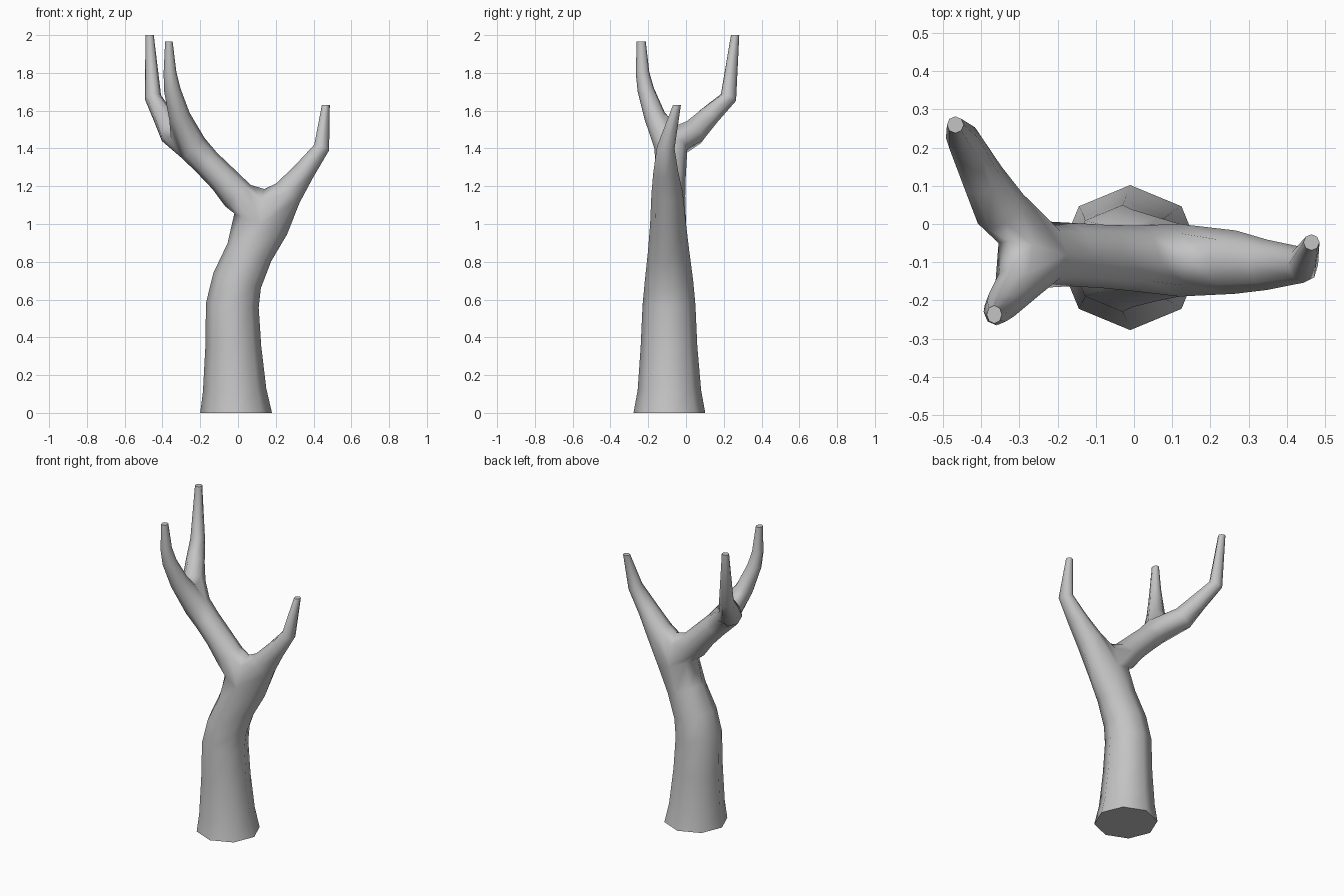
import bpy, bmesh, math
from mathutils import Vector

if "Cube" in bpy.data.objects:
    bpy.data.objects.remove(bpy.data.objects["Cube"], do_unlink=True)

SIDES = 8
Y, Z = Vector((0, 1, 0)), Vector((0, 0, 1))
bm = bmesh.new()


def ring(center, direction, ru, rv):
    """Octagonal cross-section; index 0 faces +x, index 2 faces +y."""
    d = direction.normalized()
    v = (Y - d * Y.dot(d)).normalized()
    u = v.cross(d)
    verts = []
    for k in range(SIDES):
        a = math.tau * k / SIDES
        verts.append(bm.verts.new(center + u * ru * math.cos(a) + v * rv * math.sin(a)))
    return verts


def bridge(a, b):
    for k in range(SIDES):
        n = (k + 1) % SIDES
        bm.faces.new((a[k], a[n], b[n], b[k]))


def cap(loop):
    face = bm.faces.new(loop)
    face.smooth = False
    for e in face.edges:
        e.smooth = False


def limb(sections, start=None, origin=None, tip=True):
    """Sweep rings through (x, y, z, u radius, v radius); return the last ring."""
    points = [Vector(s[:3]) for s in sections]
    last = start
    for i, s in enumerate(sections):
        before = points[i - 1] if i else origin
        if before is None or (tip and i == len(points) - 1):
            direction = Z
        else:
            after = points[min(i + 1, len(points) - 1)]
            direction = (points[i] - before).normalized()
            if i < len(points) - 1:
                direction = direction + (after - points[i]).normalized()
        loop = ring(points[i], direction, s[3], s[4])
        if last:
            bridge(last, loop)
        else:
            cap(loop)
        last = loop
    if tip:
        cap(last)
    return last


def crotch(*coords):
    return [bm.verts.new(c) for c in coords]


# Trunk, flared at the base and leaning into the first fork
trunk = [
    (-.01, -.088, 0, .19, .19),
    (-.018, -.088, .12, .168, .168),
    (-.025, -.09, .35, .148, .15),
    (-.03, -.09, .57, .14, .14),
    (-.005, -.09, .7, .132, .128),
    (.06, -.092, .85, .125, .11),
    (.12, -.095, 1.0, .15, .095),
]
t = limb(trunk, tip=False)
fork = Vector(trunk[-1][:3])
c = crotch((.125, -.025, 1.13), (.14, -.092, 1.185), (.125, -.16, 1.13))

# Left branch takes the +x half of the trunk ring
limb([
    (.265, -.1, 1.165, .08, .083),
    (.348, -.107, 1.275, .058, .066),
    (.443, -.107, 1.405, .042, .047),
    (.465, -.048, 1.63, .021, .021),
], [t[0], t[1], t[2], c[0], c[1], c[2], t[6], t[7]], fork)

# Right branch takes the -x half and leads to the second fork
right = [
    (.0, -.09, 1.15, .088, .086),
    (-.08, -.085, 1.24, .078, .083),
    (-.165, -.08, 1.325, .075, .083),
    (-.235, -.08, 1.4, .08, .087),
]
b = limb(right, [c[1], c[0], t[2], t[3], t[4], t[5], t[6], c[2]], fork, tip=False)
fork = Vector(right[-1][:3])
d = crotch((-.265, -.055, 1.52), (-.33, -.045, 1.515), (-.355, -.05, 1.45))

# Front twig
limb([
    (-.31, -.165, 1.57, .057, .057),
    (-.348, -.213, 1.71, .044, .044),
    (-.36, -.23, 1.8, .034, .036),
    (-.366, -.237, 1.965, .02, .024),
], [b[0], d[0], d[1], d[2], b[4], b[5], b[6], b[7]], fork)

# Back twig
limb([
    (-.35, .04, 1.485, .07, .072),
    (-.395, .12, 1.57, .056, .058),
    (-.45, .225, 1.67, .044, .044),
    (-.468, .26, 2.0, .022, .022),
], [b[0], b[1], b[2], b[3], b[4], d[2], d[1], d[0]], fork)

# Smooth bark with crisp cut ends
for f in bm.faces:
    f.smooth = len(f.verts) == 4
bmesh.ops.recalc_face_normals(bm, faces=bm.faces)

mesh = bpy.data.meshes.new("forked_trunk")
bm.to_mesh(mesh)
bm.free()

grey = bpy.data.materials.new("plain grey")
grey.use_nodes = True
color = (.55, .55, .55, 1)
grey.diffuse_color = color
grey.node_tree.nodes["Principled BSDF"].inputs["Base Color"].default_value = color
mesh.materials.append(grey)

obj = bpy.data.objects.new("forked_trunk", mesh)
bpy.context.collection.objects.link(obj)
